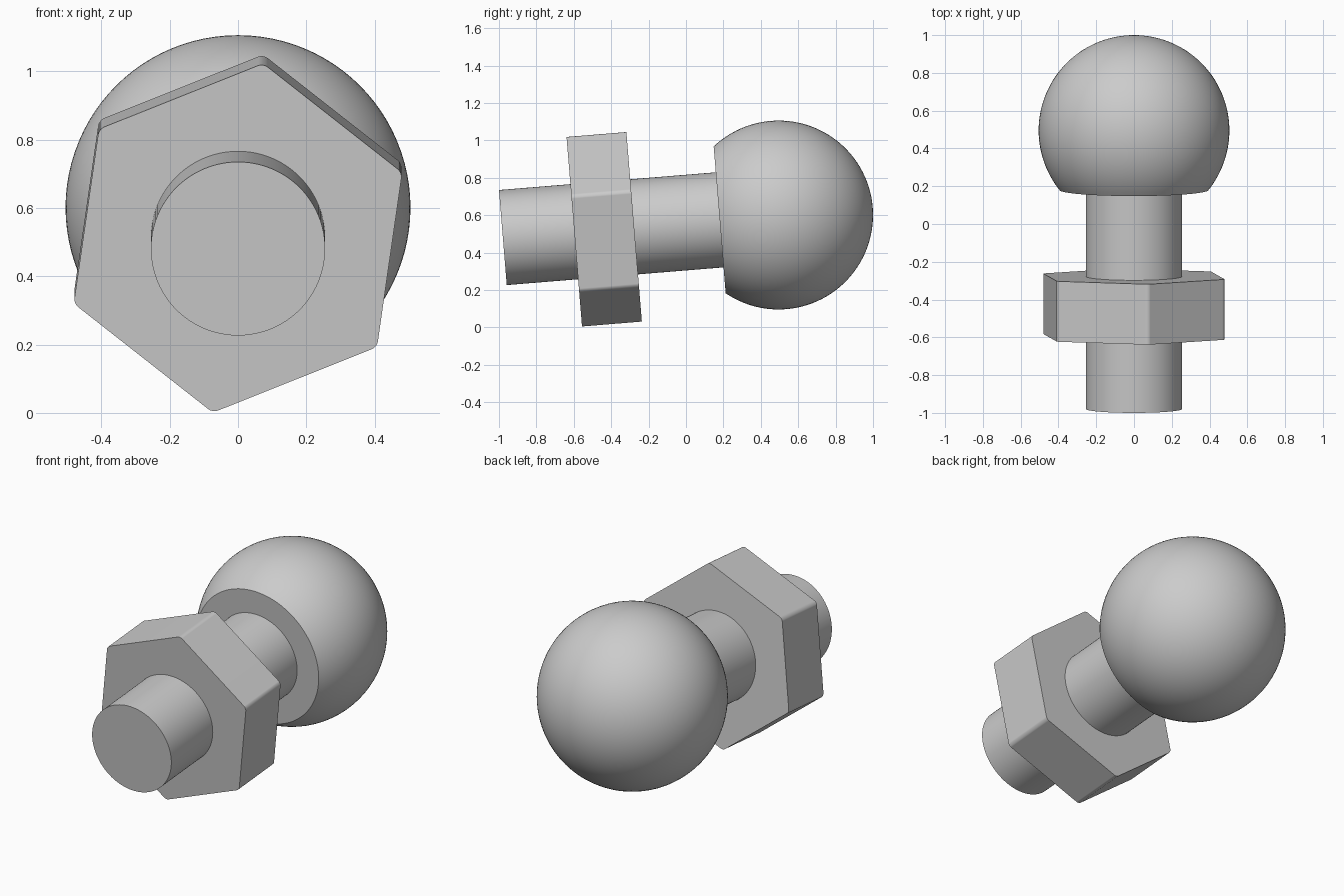
import bpy, bmesh
from math import sin, cos, acos, pi, radians
from mathutils import Vector

cube = bpy.data.objects.get("Cube")
if cube:
    bpy.data.objects.remove(cube)

TILT = radians(4.67)
CENTRE = (0, 0.495, 0.601)      # ball centre, origin of every part
BALL_R, FLAT_D = 0.505, 0.316   # ball radius, distance to its flat
SHANK_R, SHANK_END = 0.255, -1.479
NUT_R, NUT_FRONT, NUT_BACK = 0.518, -1.096, -0.775

steel = bpy.data.materials.new("grey steel")
steel.use_nodes = True
steel.diffuse_color = (0.6, 0.6, 0.6, 1)
steel.node_tree.nodes["Principled BSDF"].inputs["Base Color"].default_value = (0.6, 0.6, 0.6, 1)


def finish(bm, name):
    """Turn a part built along local z into an object on the tilted axis."""
    bmesh.ops.recalc_face_normals(bm, faces=bm.faces)
    mesh = bpy.data.meshes.new(name)
    bm.to_mesh(mesh)
    bm.free()
    mesh.materials.append(steel)
    obj = bpy.data.objects.new(name, mesh)
    bpy.context.collection.objects.link(obj)
    obj.location = CENTRE
    obj.rotation_euler.x = TILT - pi / 2
    bpy.ops.object.select_all(action='DESELECT')
    obj.select_set(True)
    bpy.context.view_layer.objects.active = obj
    bpy.ops.object.shade_smooth_by_angle(angle=radians(30))
    return obj


def lathe(profile, name, steps=96):
    """Spin (radius, height) points around local z."""
    bm = bmesh.new()
    verts = [bm.verts.new((r, 0, h)) for r, h in profile]
    edges = [bm.edges.new(pair) for pair in zip(verts, verts[1:])]
    bmesh.ops.spin(bm, geom=verts + edges, cent=(0, 0, 0), axis=(0, 0, 1),
                   angle=2 * pi, steps=steps)
    bmesh.ops.remove_doubles(bm, verts=bm.verts, dist=1e-4)
    return finish(bm, name)


# Ball with a flat where the shank enters
N = 40
limit = acos(-FLAT_D / BALL_R)
arc = [(BALL_R * sin(limit * i / N), BALL_R * cos(limit * i / N)) for i in range(N + 1)]
lathe(arc + [(SHANK_R, -FLAT_D)], "ball")

# Shank running from the ball through the nut
lathe([(0, SHANK_END), (SHANK_R, SHANK_END), (SHANK_R, -FLAT_D)], "shank")

# Hexagonal nut with softly rounded corners
bm = bmesh.new()
angles = [radians(60 * k - 21.8) for k in range(6)]
base = bm.faces.new([bm.verts.new((NUT_R * cos(a), NUT_R * sin(a), NUT_FRONT)) for a in angles])
top = bmesh.ops.extrude_face_region(bm, geom=[base])["geom"]
bmesh.ops.translate(bm, vec=Vector((0, 0, NUT_BACK - NUT_FRONT)),
                    verts=[g for g in top if isinstance(g, bmesh.types.BMVert)])
if not base.is_valid or len(bm.faces) < 8:
    bmesh.ops.holes_fill(bm, edges=[e for e in bm.edges if e.is_boundary])
corners = [e for e in bm.edges if abs(e.verts[0].co.z - e.verts[1].co.z) > 0.1]
bmesh.ops.bevel(bm, geom=corners, offset=0.016, segments=4, profile=0.5, affect='EDGES')
nut = finish(bm, "hex_nut")
weighted = nut.modifiers.new("flat sides", 'WEIGHTED_NORMAL')
weighted.keep_sharp = True
